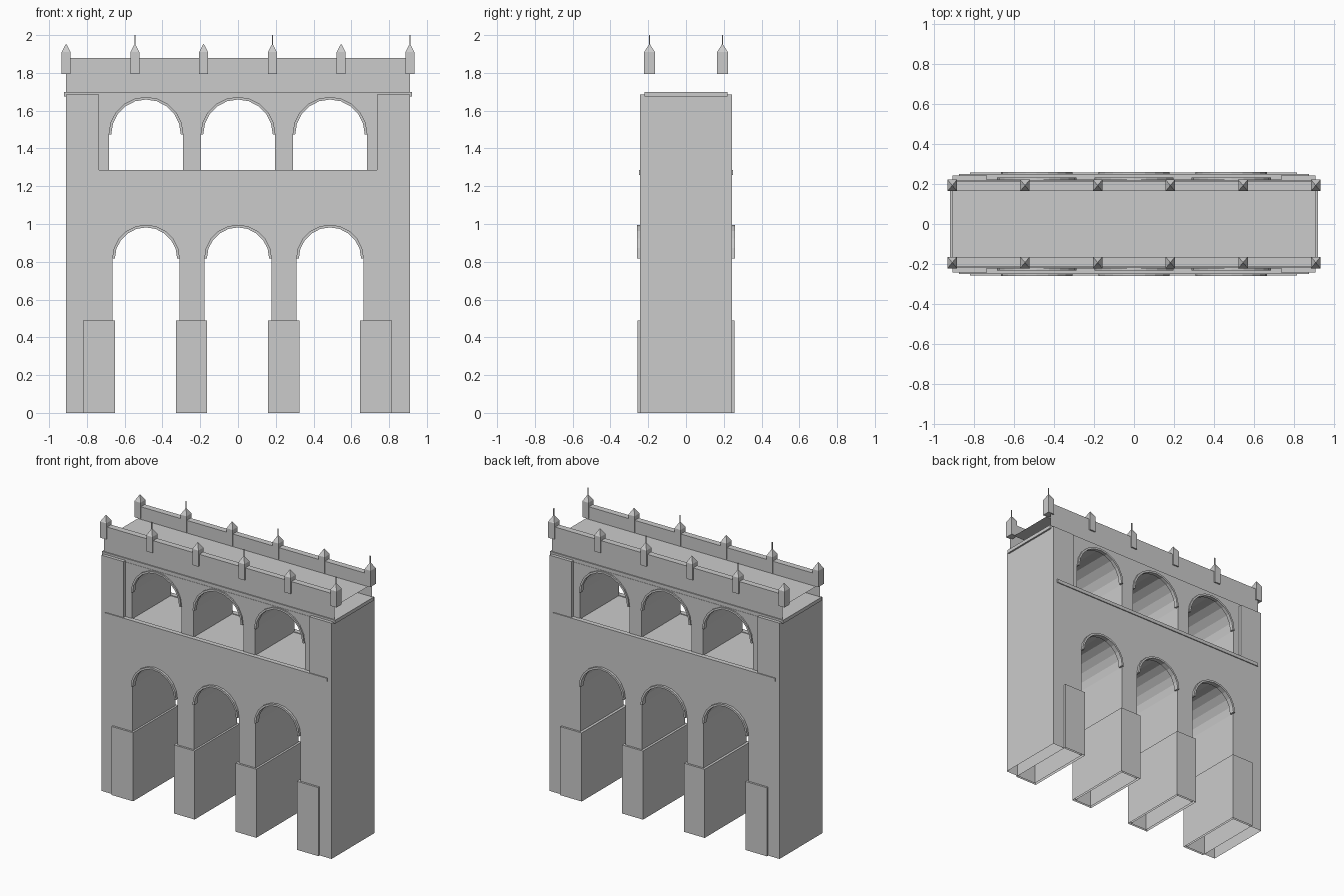
import bpy, bmesh
from math import cos, sin, pi

if "Cube" in bpy.data.objects:
    bpy.data.objects.remove(bpy.data.objects["Cube"])

ARCH_X = (-0.487, 0.0, 0.487)
SEG = 10


def finish(name, bm):
    bmesh.ops.recalc_face_normals(bm, faces=bm.faces)
    me = bpy.data.meshes.new(name)
    bm.to_mesh(me)
    bm.free()
    ob = bpy.data.objects.new(name, me)
    bpy.context.collection.objects.link(ob)
    return ob


def prism(name, pts, y0, y1, open_z=None):
    """Extrude an xz outline along y; leave faces lying at open_z open."""
    bm = bmesh.new()
    a = [bm.verts.new((x, y0, z)) for x, z in pts]
    b = [bm.verts.new((x, y1, z)) for x, z in pts]
    bm.faces.new(a)
    bm.faces.new(b[::-1])
    n = len(pts)
    for i in range(n):
        j = (i + 1) % n
        if open_z is not None and abs(pts[i][1] - open_z) < 1e-5 and abs(pts[j][1] - open_z) < 1e-5:
            continue
        bm.faces.new((a[i], b[i], b[j], a[j]))
    return finish(name, bm)


def box(name, x0, x1, y0, y1, z0, z1, open_z=None):
    return prism(name, [(x0, z0), (x1, z0), (x1, z1), (x0, z1)], y0, y1, open_z)


def arc(cx, cz, r):
    """Half circle from left springing to right springing."""
    return [(cx - r * cos(pi * i / SEG), cz + r * sin(pi * i / SEG)) for i in range(SEG + 1)]


def arcade(bottom, spring, r):
    """Comb outline of three round arches, left to right."""
    pts = []
    for cx in ARCH_X:
        pts += [(cx - r, bottom)] + arc(cx, spring, r) + [(cx + r, bottom)]
    return pts


# Lower storey with the tall corner piers
prism("lower_storey", [(-0.91, 0)] + arcade(0, 0.817, 0.177) + [
    (0.91, 0), (0.91, 1.685), (0.735, 1.685), (0.735, 1.28),
    (-0.735, 1.28), (-0.735, 1.685), (-0.91, 1.685)], -0.243, 0.243, 0)

# Recessed upper arcade
prism("upper_arcade", [(-0.735, 1.28)] + arcade(1.28, 1.475, 0.197) + [
    (0.735, 1.28), (0.735, 1.675), (-0.735, 1.675)], -0.222, 0.222, 1.28)

# Pier bases, open underneath
for x0, x1 in ((-0.82, -0.65), (-0.328, -0.163), (0.16, 0.325), (0.645, 0.815)):
    box("pier_base", x0, x1, -0.257, 0.257, 0, 0.49, 0)

for s in (-1, 1):
    # Arch trims
    for cx in ARCH_X:
        for name, z, r, ya, yb in (("lower_arch_trim", 0.817, 0.179, 0.225, 0.26),
                                   ("upper_arch_trim", 1.475, 0.198, 0.205, 0.232)):
            prism(name, arc(cx, z, r) + arc(cx, z, r - 0.014)[::-1], s * ya, s * yb)
    # Ledge between storeys
    box("ledge", -0.877, 0.877, s * 0.215, s * 0.25, 1.26, 1.285)

# Cornice slab
box("cornice", -0.922, 0.922, -0.22, 0.22, 1.675, 1.70)

# Parapets and raised deck: one open-ended section run along x
half = [(0.212, 1.70), (0.212, 1.88), (0.168, 1.88), (0.168, 1.79)]
section = [(-y, z) for y, z in half] + half[::-1]
bm = bmesh.new()
ends = [[bm.verts.new((x, y, z)) for y, z in section] for x in (-0.91, 0.91)]
for i in range(len(section) - 1):
    bm.faces.new((ends[0][i], ends[0][i + 1], ends[1][i + 1], ends[1][i]))
finish("parapet_deck", bm)

# Pinnacles with pointed caps, every second one with a finial
for s in (-1, 1):
    for i in range(6):
        px, py = -0.91 + 0.364 * i, s * 0.193
        hx, hy = 0.024, 0.029
        bm = bmesh.new()
        rings = [[bm.verts.new((px + hx * a, py + hy * b, z))
                  for a, b in ((-1, -1), (1, -1), (1, 1), (-1, 1))] for z in (1.795, 1.91)]
        tip = bm.verts.new((px, py, 1.955))
        bm.faces.new(rings[0][::-1])
        for k in range(4):
            m = (k + 1) % 4
            bm.faces.new((rings[0][k], rings[0][m], rings[1][m], rings[1][k]))
            bm.faces.new((rings[1][k], rings[1][m], tip))
        finish("pinnacle", bm)
        if i % 2:
            box("finial", px - 0.003, px + 0.003, py - 0.003, py + 0.003, 1.94, 2.0)
